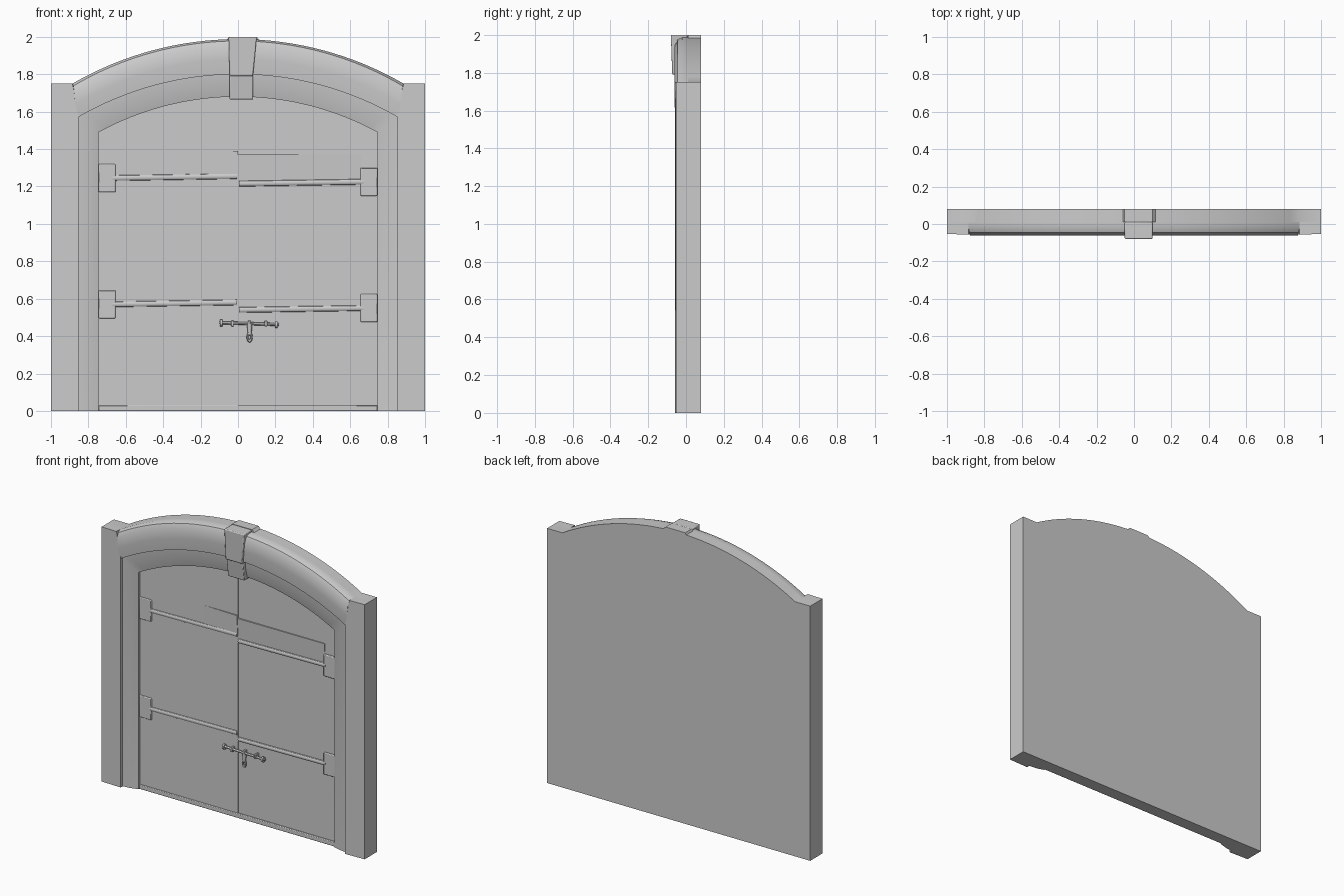
import bpy, bmesh, math
from mathutils import Matrix, Vector

if "Cube" in bpy.data.objects:
    bpy.data.objects.remove(bpy.data.objects["Cube"])

BACK, DOOR = 0.08, 0.004      # y of the rear face and of the door surface


def make(name, verts, faces, bevel=0):
    bm = bmesh.new()
    vs = [bm.verts.new(v) for v in verts]
    for f in faces:
        bm.faces.new([vs[i] for i in f])
    bmesh.ops.recalc_face_normals(bm, faces=bm.faces)
    me = bpy.data.meshes.new(name)
    bm.to_mesh(me)
    bm.free()
    ob = bpy.data.objects.new(name, me)
    bpy.context.collection.objects.link(ob)
    if bevel:
        m = ob.modifiers.new("soft_edges", 'BEVEL')
        m.width, m.segments = bevel, 2
    return ob


def loft(name, rows, bevel=0):
    """Rows are equally long point lists; consecutive rows are joined in a closed loop."""
    n, k = len(rows[0]), len(rows)
    faces = [(r * n + i, r * n + i + 1, (r + 1) % k * n + i + 1, (r + 1) % k * n + i)
             for r in range(k) for i in range(n - 1)]
    faces += [tuple(r * n for r in range(k)), tuple(r * n + n - 1 for r in range(k))]
    return make(name, [p for row in rows for p in row], faces, bevel)


def slab(name, outline, front, back, bevel=0):
    """Extrude an (x, z) outline; front is a y value or one value per point."""
    n = len(outline)
    ys = front if isinstance(front, (list, tuple)) else [front] * n
    verts = [(x, y, z) for (x, z), y in zip(outline, ys)] + [(x, back, z) for x, z in outline]
    faces = [tuple(range(n)), tuple(range(n, 2 * n))]
    faces += [(i, (i + 1) % n, (i + 1) % n + n, i + n) for i in range(n)]
    return make(name, verts, faces, bevel)


def rect(x0, x1, z0, z1):
    return [(x0, z0), (x1, z0), (x1, z1), (x0, z1)]


def arc(half, top, spring, n=32):
    """Shallow circular arc from -half to +half as (x, z) points."""
    s = top - spring
    r = (half * half + s * s) / (2 * s)
    a = math.asin(half / r)
    return [(r * math.sin(t), top - r + r * math.cos(t))
            for t in (-a + 2 * a * i / n for i in range(n + 1))]


def at(y, pts):
    return [(x, y, z) for x, z in pts]


def rod(name, a, b, r, r2=None, flat=1.0, sides=12):
    a, b = Vector(a), Vector(b)
    bm = bmesh.new()
    bmesh.ops.create_cone(bm, cap_ends=True, segments=sides, radius1=r,
                          radius2=r if r2 is None else r2, depth=(b - a).length)
    rot = (b - a).to_track_quat('Z', 'Y').to_matrix().to_4x4()
    bm.transform(Matrix.Translation((a + b) / 2) @ Matrix.Diagonal((1, flat, 1, 1)) @ rot)
    me = bpy.data.meshes.new(name)
    bm.to_mesh(me)
    bm.free()
    ob = bpy.data.objects.new(name, me)
    bpy.context.collection.objects.link(ob)
    return ob


# Rear slab carrying the whole silhouette
outer = arc(0.885, 1.988, 1.75)
top = [p for p in outer if p[0] < -0.052] + [(-0.05, 2), (0.1, 2)] + [p for p in outer if p[0] > 0.102]
slab("wall_slab", [(1, 0), (-1, 0), (-1, 1.75)] + top + [(1, 1.75)], 0.01, BACK)

# Side pillars
for side, s in (("left", -1), ("right", 1)):
    slab(side + "_pillar", [(s * 0.852, 0), (s, 0), (s, 1.75), (s * 0.885, 1.75), (s * 0.852, 1.6)],
         [-0.057, -0.053, -0.053, -0.057, -0.057], 0.01)

# Outer arch, rounded toward its top edge
rows = [at(0.01, outer), at(-0.02, outer),
        at(-0.045, arc(0.88, 1.978, 1.738)), at(-0.06, arc(0.876, 1.945, 1.705)),
        at(-0.062, arc(0.87, 1.88, 1.64)), at(-0.055, arc(0.855, 1.80, 1.57)),
        at(0.01, arc(0.855, 1.80, 1.57))]
loft("outer_arch", rows)

# Inner frame: jambs and inner arch in one sweep, sloping toward the door
def frame(half, top_z, spring):
    return [(-half, 0)] + arc(half, top_z, spring) + [(half, 0)]

loft("inner_frame", [at(0.01, frame(0.86, 1.805, 1.57)), at(-0.036, frame(0.86, 1.805, 1.57)),
                     at(-0.03, frame(0.80, 1.74, 1.53)), at(-0.014, frame(0.745, 1.68, 1.49)),
                     at(0.01, frame(0.745, 1.68, 1.49))])

# Keystone in two blocks
slab("keystone", [(-0.05, 2), (0.1, 2), (0.08, 1.79), (-0.045, 1.79)],
     [-0.08, -0.08, -0.073, -0.073], 0.01, 0.006)
slab("keystone_foot", rect(-0.045, 0.08, 1.665, 1.795), [-0.045, -0.045, -0.062, -0.062], 0.01, 0.004)

# Door leaves: the left one sits slightly proud
inner = arc(0.745, 1.68, 1.49)
slab("left_leaf", [(0, 0), (-0.745, 0)] + [p for p in inner if p[0] < -1e-4] + [(0, 1.68)], DOOR - 0.005, 0.012)
slab("right_leaf", [(0.745, 0), (0, 0), (0, 1.68)] + [p for p in inner if p[0] > 1e-4], DOOR, 0.012)
slab("door_sill", rect(-0.745, 0.745, 0, 0.03), -0.009, 0.012, 0.004)

# Top rails, strap hinges and hinge plates
slab("left_rail", rect(-0.26, 0, 1.25, 1.39), [-0.003, -0.006, -0.01, -0.001], 0.01)
slab("right_rail", rect(0, 0.66, 1.21, 1.37), [0.002, 0.002, -0.002, -0.006], 0.01)
for side, s, dz in (("left", -1, 0.02), ("right", 1, 0)):
    for level, z, droop in (("upper", 1.225, 0.01), ("lower", 0.55, 0.01)):
        zc = z + dz
        rod(f"{side}_{level}_strap", (s * 0.67, 0, zc), (s * 0.005, 0, zc - s * droop),
            0.015, 0.015, flat=0.7)
        x0, x1 = sorted((s * 0.745, s * 0.655))
        slab(f"{side}_{level}_hinge_plate", rect(x0, x1, zc - 0.075, zc + 0.075), -0.009, 0.012, 0.005)

# Sliding bolt with end flanges and brackets
Y = -0.02
rod("bolt", (-0.1, Y, 0.472), (0.22, Y, 0.462), 0.008)
for i, x in enumerate((-0.09, 0.205)):
    z = 0.47 - 0.03 * (x + 0.09)
    rod(f"bolt_end_{i}", (x - 0.006, Y, z), (x + 0.006, Y, z), 0.018)
for i, x in enumerate((-0.03, 0.06, 0.15)):
    slab(f"bolt_bracket_{i}", rect(x - 0.007, x + 0.007, 0.452, 0.483), -0.03, 0.01, 0.003)

# Hanging pull under the bolt
rod("pull_stem", (0.062, Y, 0.465), (0.062, Y, 0.42), 0.014, 0.011)
bpy.ops.mesh.primitive_torus_add(major_segments=20, minor_segments=8, major_radius=0.012,
                                 minor_radius=0.006, location=(0.062, Y, 0.395),
                                 rotation=(math.pi / 2, 0, 0))
pull = bpy.context.object
pull.name = "pull_ring"
pull.scale = (0.9, 1.6, 1)

# Smooth shading with crisp corners
bpy.ops.object.select_all(action='SELECT')
bpy.ops.object.shade_smooth_by_angle(angle=math.radians(30))
